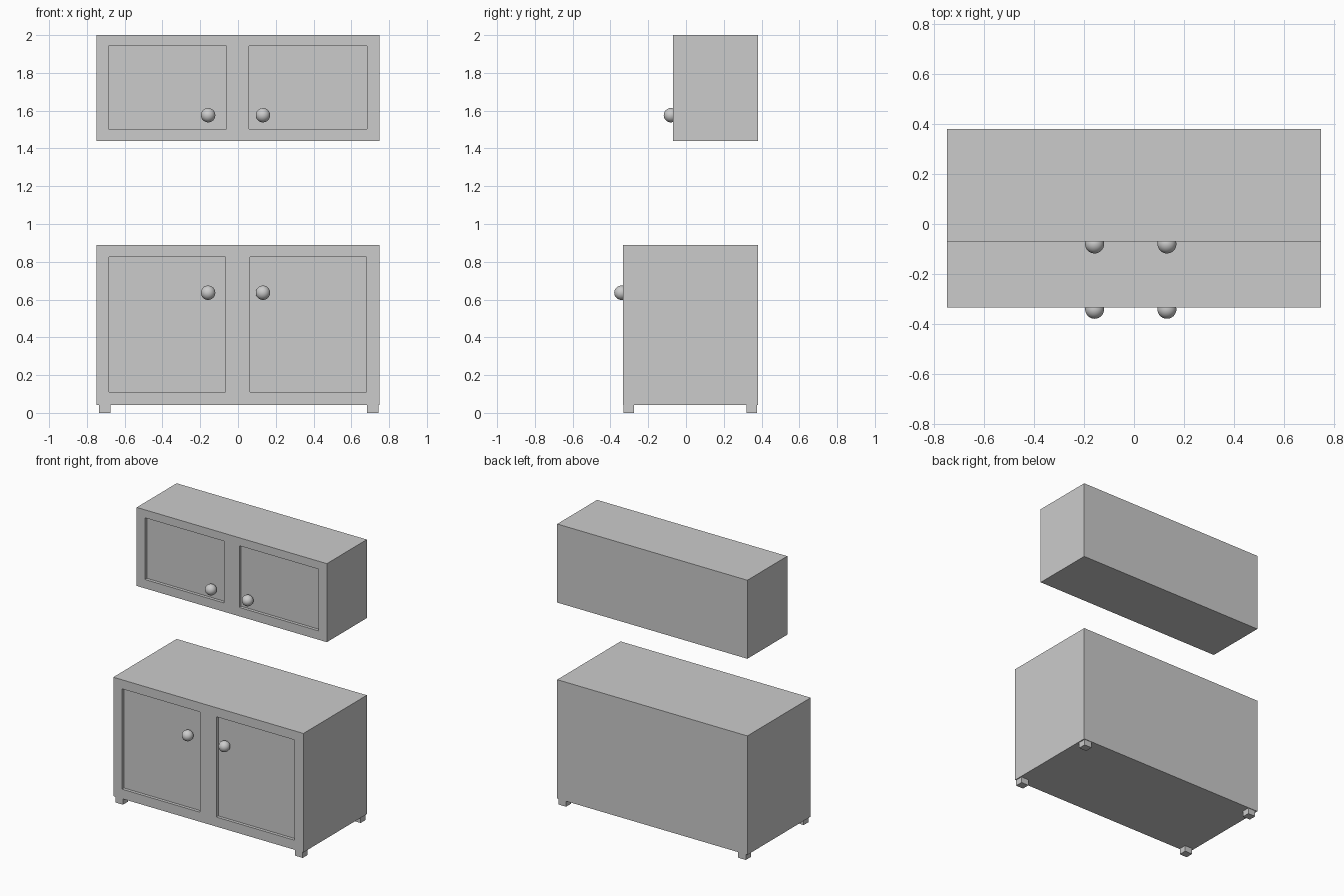
import bpy, bmesh
from mathutils import Matrix, Vector

if "Cube" in bpy.data.objects:
    bpy.data.objects.remove(bpy.data.objects["Cube"])

BACK = 0.38


def add_object(name, bm):
    mesh = bpy.data.meshes.new(name)
    bm.to_mesh(mesh)
    bm.free()
    obj = bpy.data.objects.new(name, mesh)
    bpy.context.collection.objects.link(obj)
    return obj


def box_bmesh(lo, hi):
    lo, hi = Vector(lo), Vector(hi)
    bm = bmesh.new()
    bmesh.ops.create_cube(bm, size=1, matrix=Matrix.Translation((lo + hi) / 2)
                          @ Matrix.Diagonal((*(hi - lo), 1)))
    return bm


def cabinet(name, front, z0, z1, doors, door_z, depth=0.022):
    bm = box_bmesh((-0.75, front, z0), (0.75, BACK, z1))
    # loop cuts along the door outlines
    cuts = [((x, 0, 0), (1, 0, 0)) for d in doors for x in d]
    cuts += [((0, 0, z), (0, 0, 1)) for z in door_z]
    for co, no in cuts:
        bmesh.ops.bisect_plane(bm, geom=bm.verts[:] + bm.edges[:] + bm.faces[:],
                               plane_co=co, plane_no=no)
    # sink the door panels into the front
    panels = []
    for f in bm.faces:
        c = f.calc_center_median()
        if (f.normal.y < -0.9 and door_z[0] < c.z < door_z[1]
                and any(a < c.x < b for a, b in doors)):
            panels.append(f)
    bmesh.ops.inset_individual(bm, faces=panels, thickness=0, depth=-depth)
    add_object(name, bm)


def knobs(name, y, z):
    for side, x in (("left", -0.158), ("right", 0.132)):
        bm = bmesh.new()
        bmesh.ops.create_uvsphere(bm, u_segments=32, v_segments=16, radius=0.038,
                                  matrix=Matrix.Translation((x, y, z)))
        for f in bm.faces:
            f.smooth = True
        add_object(f"{name}_{side}_knob", bm)


# Lower cabinet
cabinet("lower_cabinet", -0.334, 0.042, 0.89,
        ((-0.682, -0.067), (0.063, 0.679)), (0.11, 0.825))
knobs("lower", -0.342, 0.636)

# Upper cabinet
cabinet("upper_cabinet", -0.07, 1.44, 2.0,
        ((-0.686, -0.062), (0.059, 0.683)), (1.503, 1.943))
knobs("upper", -0.08, 1.576)

# Feet
for xn, x in (("left", -0.735), ("right", 0.683)):
    for yn, y in (("front", -0.332), ("back", 0.32)):
        add_object(f"{yn}_{xn}_foot",
                   box_bmesh((x, y, 0), (x + 0.06, y + 0.056, 0.05)))
